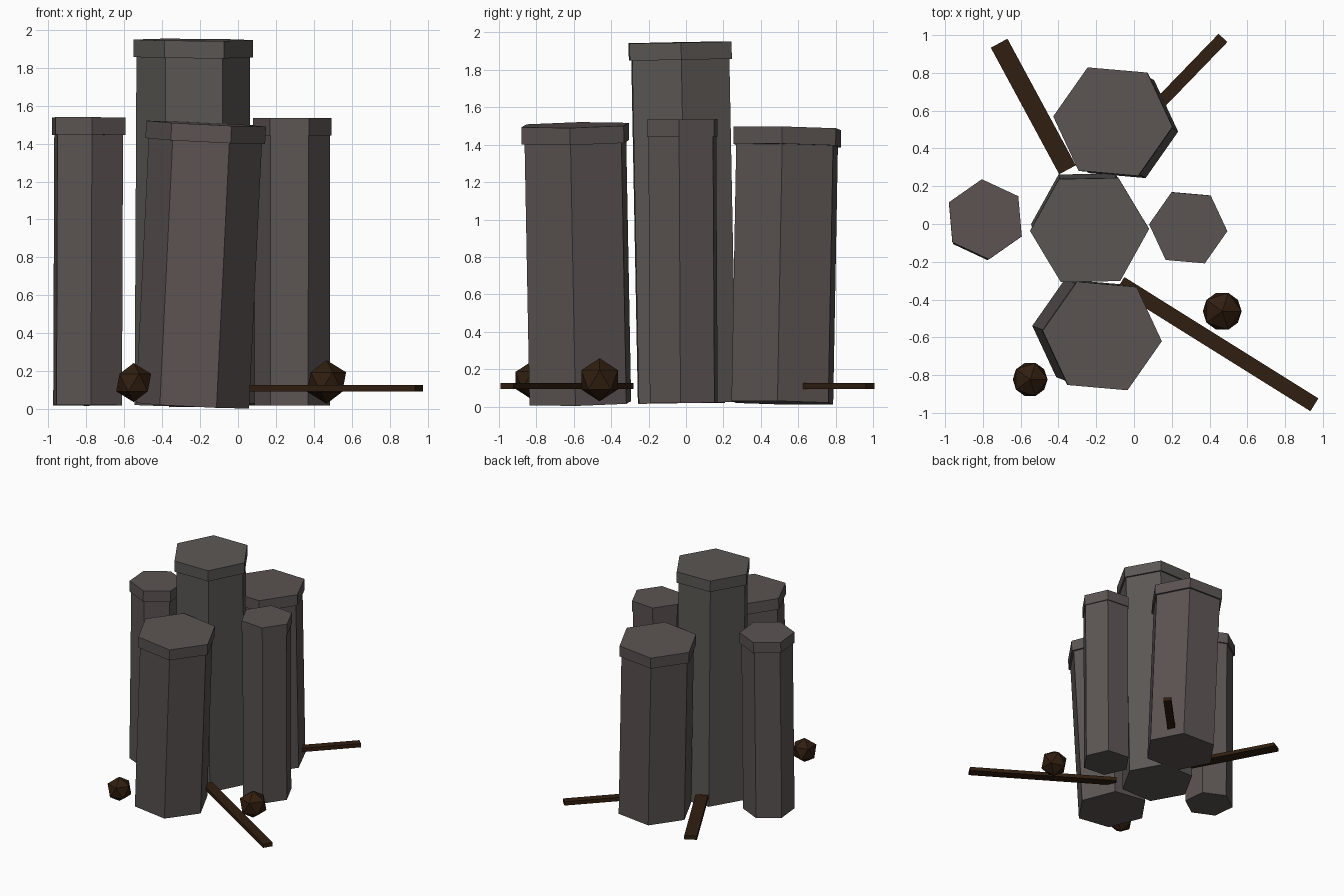
import bpy, math
from mathutils import Vector

if "Cube" in bpy.data.objects:
    bpy.data.objects.remove(bpy.data.objects["Cube"])


def material(name, rgb):
    m = bpy.data.materials.new(name)
    m.diffuse_color = (*rgb, 1)
    m.use_nodes = True
    m.node_tree.nodes["Principled BSDF"].inputs["Base Color"].default_value = m.diffuse_color
    return m


stone = material("stone", (0.105, 0.088, 0.085))
stone_mid = material("stone_mid", (0.105, 0.096, 0.088))
wood = material("dark_wood", (0.03, 0.013, 0.005))


def finish(name, mat):
    ob = bpy.context.object
    ob.name = name
    ob.data.materials.append(mat)
    return ob


def prism(name, a, b, radius, phase, mat):
    """Six-sided prism from point a to point b, first corner at angle phase."""
    axis = b - a
    bpy.ops.mesh.primitive_cylinder_add(vertices=6, radius=radius, depth=axis.length)
    ob = finish(name, mat)
    # cylinder corners start on +y, so a 30 degree turn puts one on +x
    turn = math.radians(phase + 30)
    for v in ob.data.vertices:
        x, y = v.co.x, v.co.y
        v.co.x = x * math.cos(turn) - y * math.sin(turn)
        v.co.y = x * math.sin(turn) + y * math.cos(turn)
    ob.rotation_mode = 'QUATERNION'
    ob.rotation_quaternion = Vector((0, 0, 1)).rotation_difference(axis)
    ob.location = (a + b) / 2


def column(name, base, top, radius, cap_radius, phase, mat, cap=0.092):
    a, b = Vector(base), Vector(top)
    split = b - (b - a).normalized() * cap
    prism(name + "_shaft", a, split, radius, phase, mat)
    prism(name + "_cap", split, b, cap_radius, phase, mat)


# leaning hexagonal stone columns with wider caps
column("centre_column", (-0.245, 0.005, 0.02), (-0.235, -0.032, 1.947), 0.30, 0.315, 1, stone_mid)
column("front_column", (-0.24, -0.565, 0.018), (-0.168, -0.593, 1.505), 0.30, 0.317, -5, stone)
column("back_column", (-0.065, 0.515, 0.02), (-0.112, 0.542, 1.487), 0.30, 0.317, -5, stone)
column("left_column", (-0.793, 0.008, 0.02), (-0.787, 0.025, 1.537), 0.20, 0.213, -25, stone)
column("right_column", (0.285, -0.012, 0.02), (0.287, -0.02, 1.535), 0.20, 0.208, -5, stone)


def root(name, start, end, width):
    """Flat beam lying level between two plan points."""
    a, b = Vector((*start, 0.11)), Vector((*end, 0.11))
    d = b - a
    bpy.ops.mesh.primitive_cube_add(size=1, location=(a + b) / 2,
                                    rotation=(0, 0, math.atan2(d.y, d.x)))
    finish(name, wood).scale = (d.length, width, 0.032)


# flat roots spreading from the columns
root("front_root", (-0.072, -0.315), (0.955, -0.957), 0.08)
root("back_left_root", (-0.352, 0.287), (-0.714, 0.957), 0.10)
root("back_right_root", (0.055, 0.555), (0.471, 0.985), 0.064)

# faceted boulders on the ground
for name, loc, r in (("left_boulder", (-0.55, -0.823, 0.14), 0.103),
                     ("right_boulder", (0.467, -0.462, 0.143), 0.115)):
    bpy.ops.mesh.primitive_ico_sphere_add(subdivisions=1, radius=r, location=loc)
    finish(name, wood)
